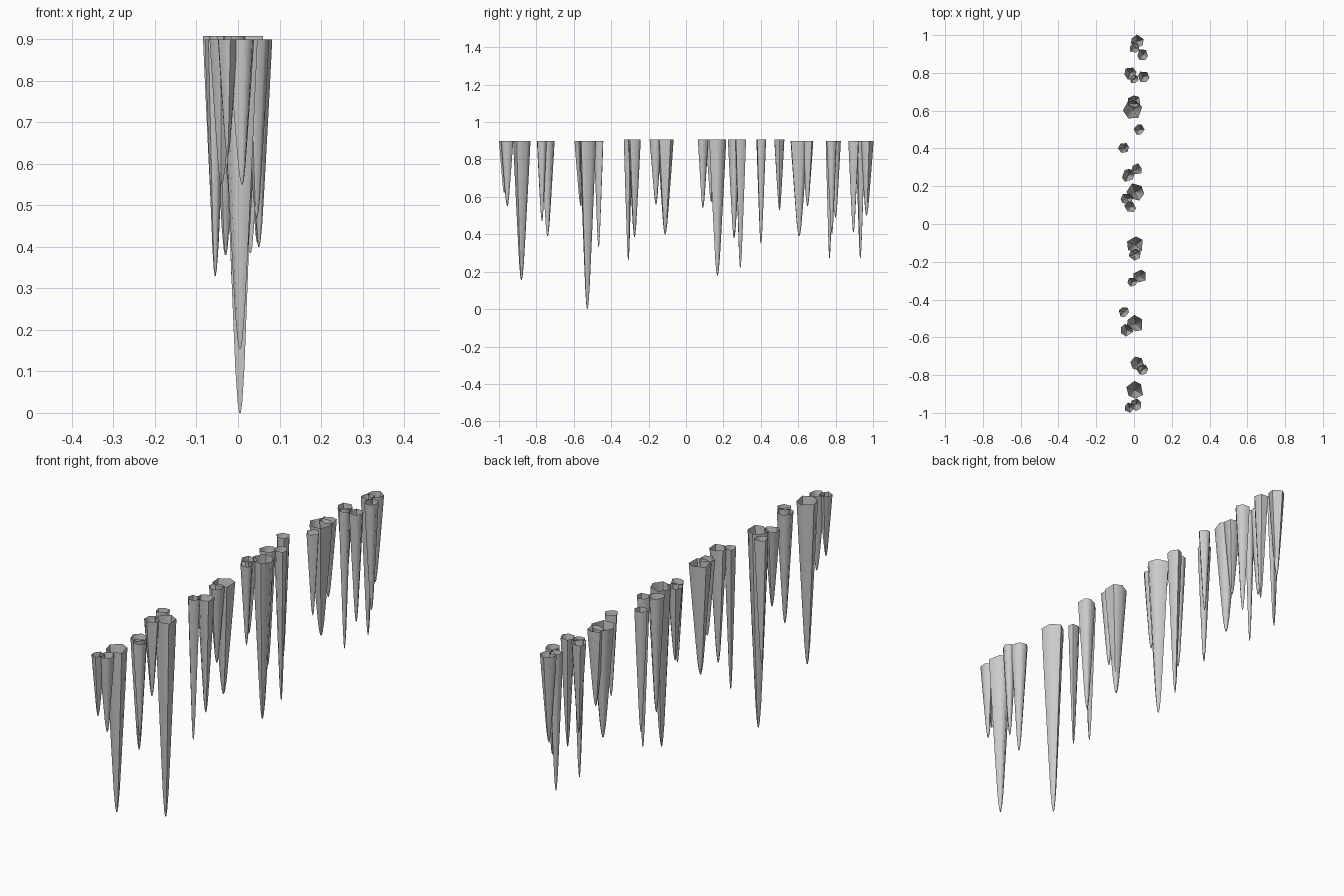
import bpy, bmesh, math, random
from mathutils import Vector

if "Cube" in bpy.data.objects:
    bpy.data.objects.remove(bpy.data.objects["Cube"])
random.seed(4)

ice = bpy.data.materials.new("pale_grey")
ice.use_nodes = True
colour = (0.6, 0.6, 0.6, 1)
ice.diffuse_color = colour
ice.node_tree.nodes["Principled BSDF"].inputs["Base Color"].default_value = colour

SIDES = 6
# Depth along the icicle, share of the rim radius
PROFILE = [(0, 1), (0.22, 0.83), (0.45, 0.64), (0.7, 0.43), (0.88, 0.27), (0.97, 0.14), (1, 0.05)]


def icicle(name, x, y, radius, tip, top):
    """Open-topped, slightly irregular spike hanging from the rim."""
    bm = bmesh.new()
    spin = random.uniform(0, math.tau)
    spokes = [(spin + math.tau * (i + random.uniform(-0.18, 0.18)) / SIDES,
               random.uniform(0.86, 1.08)) for i in range(SIDES)]
    rings = []
    for depth, share in PROFILE:
        z = top + (tip - top) * depth
        r = radius * share
        rings.append([bm.verts.new((x + r * k * math.cos(a), y + r * k * math.sin(a), z))
                      for a, k in spokes])
    for upper, lower in zip(rings, rings[1:]):
        for i in range(SIDES):
            j = (i + 1) % SIDES
            bm.faces.new((upper[i], lower[i], lower[j], upper[j]))
    bm.faces.new(rings[-1][::-1])
    mesh = bpy.data.meshes.new(name)
    bm.to_mesh(mesh)
    bm.free()
    mesh.materials.append(ice)
    obj = bpy.data.objects.new(name, mesh)
    bpy.context.collection.objects.link(obj)
    return obj


# Clusters from front to back: x, y, rim radius, tip height
CLUSTERS = [
    [(0.01, -.955, .034, .55), (-.025, -.972, .027, .62), (.005, -.88, .046, .155)],
    [(.045, -.77, .032, .47), (.02, -.74, .038, .39)],
    [(-.04, -.562, .034, .55), (.005, -.528, .047, 0), (-.055, -.467, .03, .33)],
    [(-.01, -.308, .028, .26), (.03, -.275, .037, .385)],
    [(.005, -.16, .032, .56), (.005, -.112, .046, .4)],
    [(-.02, .09, .03, .54), (-.04, .135, .035, .57), (.005, .168, .047, .18)],
    [(-.03, .257, .036, .38), (.015, .29, .03, .22)],
    [(-.053, .4, .03, .35)],
    [(.027, .5, .03, .53)],
    [(-.005, .605, .05, .39), (0, .65, .035, .55)],
    [(-.02, .8, .036, .49), (0, .767, .024, .27), (.05, .78, .031, .4)],
    [(.047, .895, .031, .41), (.003, .932, .028, .27), (.015, .965, .036, .5)],
]

parts = []
for c, cluster in enumerate(CLUSTERS, 1):
    for n, (x, y, r, tip) in enumerate(cluster, 1):
        top = 0.9 if y < -0.4 or y > 0.55 else 0.908
        parts.append(icicle(f"icicle_{c}_{n}", x, y, r, tip, top))

# Soft shading with crisp ridges
bpy.ops.object.select_all(action='DESELECT')
for obj in parts:
    obj.select_set(True)
bpy.context.view_layer.objects.active = parts[0]
bpy.ops.object.shade_smooth_by_angle(angle=math.radians(65))
